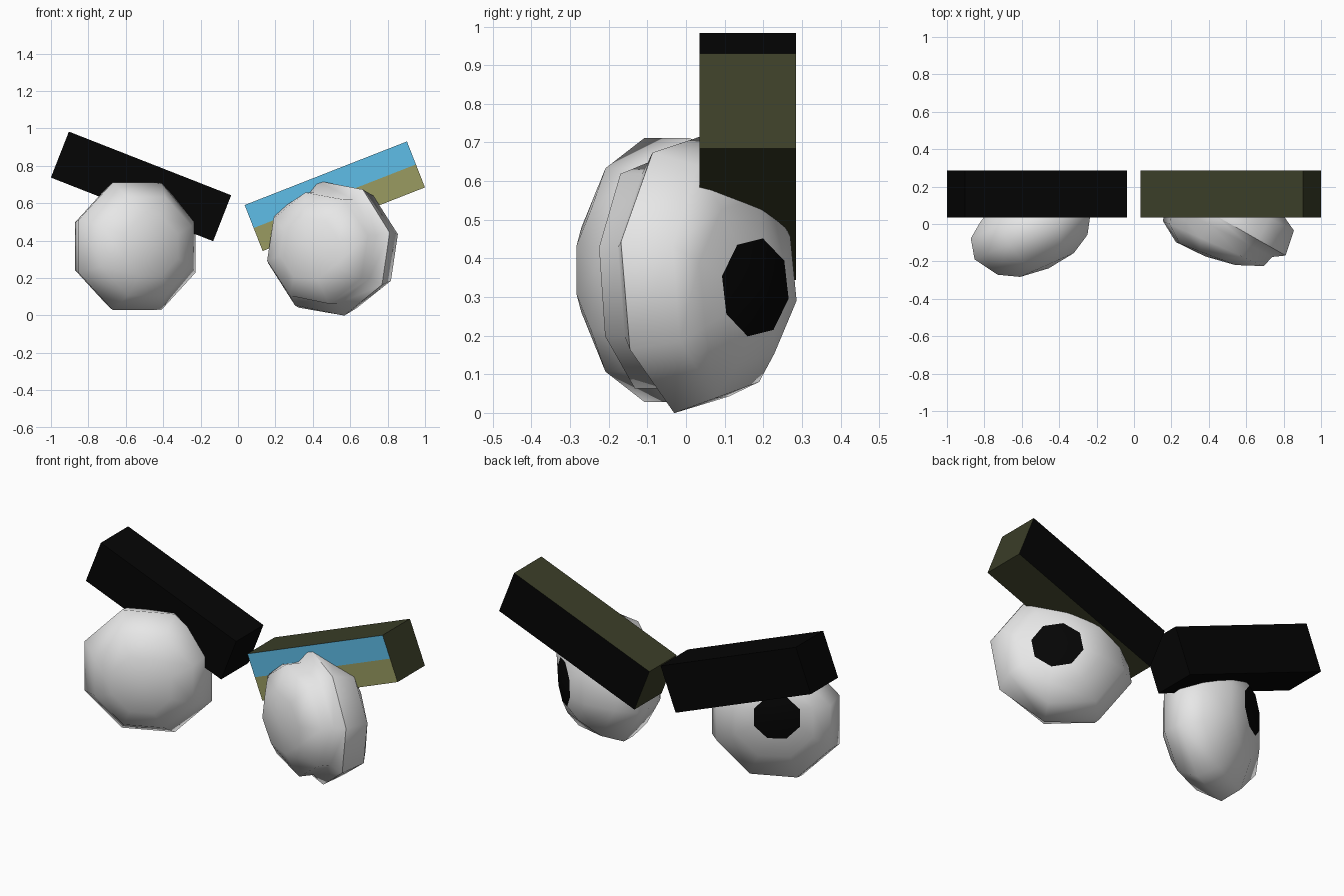
import bpy, bmesh, math
from mathutils import Vector, Matrix

if "Cube" in bpy.data.objects:
    bpy.data.objects.remove(bpy.data.objects["Cube"])


def mat(name, r, g, b):
    m = bpy.data.materials.new(name)
    m.diffuse_color = (r, g, b, 1)
    m.use_nodes = True
    m.node_tree.nodes["Principled BSDF"].inputs["Base Color"].default_value = m.diffuse_color
    return m


WHITE = mat("eye_white", 0.82, 0.82, 0.82)
BLACK = mat("black", 0.0015, 0.0015, 0.0015)
DARK = mat("dark_olive", 0.044, 0.048, 0.021)
OLIVE = mat("light_olive", 0.32, 0.33, 0.12)
BLUE = mat("sky_blue", 0.125, 0.56, 0.88)


def finish(bm, name, mats):
    bmesh.ops.recalc_face_normals(bm, faces=bm.faces[:])
    me = bpy.data.meshes.new(name)
    bm.to_mesh(me)
    bm.free()
    for m in mats:
        me.materials.append(m)
    ob = bpy.data.objects.new(name, me)
    bpy.context.collection.objects.link(ob)
    return ob


def eye(name, side, centre, phase, rings, front, back):
    """Eight-sided lathe around a sideways-turned axis.
    rings: (depth, outer radius, inner radius, outward shift, tilt, z drop)"""
    u = Vector((side * 0.914, -0.406, 0))
    w = Vector((side * 0.406, 0.914, 0))
    c = Vector(centre)
    bm = bmesh.new()
    loops = []
    for depth, r_out, r_in, shift, tilt, drop in rings:
        loop = []
        for k in range(8):
            a = math.radians(phase + 45 * k)
            r = r_out if math.cos(a) > -0.3 else r_in
            x = r * math.cos(a)
            p = c + u * (x + shift) + w * (depth - tilt * x)
            p.z += r * math.sin(a) - drop
            loop.append(bm.verts.new(p))
        loops.append(loop)
    for la, lb in zip(loops, loops[1:]):
        for k in range(8):
            j = (k + 1) % 8
            bm.faces.new((la[k], la[j], lb[j], lb[k]))
    # closing fans; the back one is the pupil
    for loop, ring, depth, mi in ((loops[0], rings[0], front, 0), (loops[-1], rings[-1], back, 1)):
        tip = bm.verts.new(c + u * ring[3] + w * depth - Vector((0, 0, ring[5])))
        for k in range(8):
            bm.faces.new((loop[k], loop[(k + 1) % 8], tip)).material_index = mi
    ob = finish(bm, name, [WHITE, BLACK])
    bpy.ops.object.select_all(action='DESELECT')
    ob.select_set(True)
    bpy.context.view_layer.objects.active = ob
    bpy.ops.object.shade_smooth_by_angle(angle=math.radians(60))


# plain eye on the left, pupil raised towards the brow
eye("left_eye", -1, (-0.54, -0.05, 0.37), 22.5, [
    (-0.185, 0.17, 0.17, 0, 0, 0),
    (-0.125, 0.285, 0.285, 0, 0, 0),
    (0.0, 0.37, 0.37, 0, 0, 0),
    (0.11, 0.33, 0.33, 0.01, 0, 0),
    (0.19, 0.22, 0.22, 0.03, 0.1, -0.05),
    (0.22, 0.13, 0.13, 0.05, 0.15, -0.085)], -0.205, 0.235)

# eye on the right, with a folded rim on its outer side
eye("right_eye", 1, (0.50, 0.02, 0.36), 13, [
    (-0.21, 0.17, 0.18, -0.03, -0.05, 0),
    (-0.145, 0.305, 0.30, -0.02, 0, 0),
    (-0.065, 0.305, 0.36, 0, 0.06, 0),
    (-0.01, 0.37, 0.375, 0, 0.1, 0),
    (0.11, 0.33, 0.33, 0.025, 0.05, 0),
    (0.18, 0.22, 0.22, 0.06, 0.2, 0.02),
    (0.21, 0.13, 0.13, 0.08, 0.3, 0.035)], -0.225, 0.225)


def brow(name, centre, angle, mats, painted):
    """Slanted bar; the painted one is split along the middle of its front."""
    bm = bmesh.new()
    bmesh.ops.create_cube(bm, size=1, matrix=Matrix.Diagonal((0.932, 0.25, 0.264, 1)))
    if painted:
        bmesh.ops.bisect_plane(bm, geom=bm.verts[:] + bm.edges[:] + bm.faces[:],
                               plane_co=(0, 0, 0), plane_no=(0, 0, 1))
        bm.normal_update()
        for f in bm.faces:
            if f.normal.y > 0.9:
                f.material_index = 1
            elif f.normal.y < -0.9:
                f.material_index = 3 if f.calc_center_median().z > 0 else 2
    ob = finish(bm, name, mats)
    ob.location = centre
    ob.rotation_euler = (0, math.radians(angle), 0)


# angry eyebrows
brow("left_eyebrow", (-0.5185, 0.16, 0.69), 21.4, [BLACK], False)
brow("right_eyebrow", (0.5175, 0.16, 0.6375), -21.4, [DARK, BLACK, OLIVE, BLUE], True)
